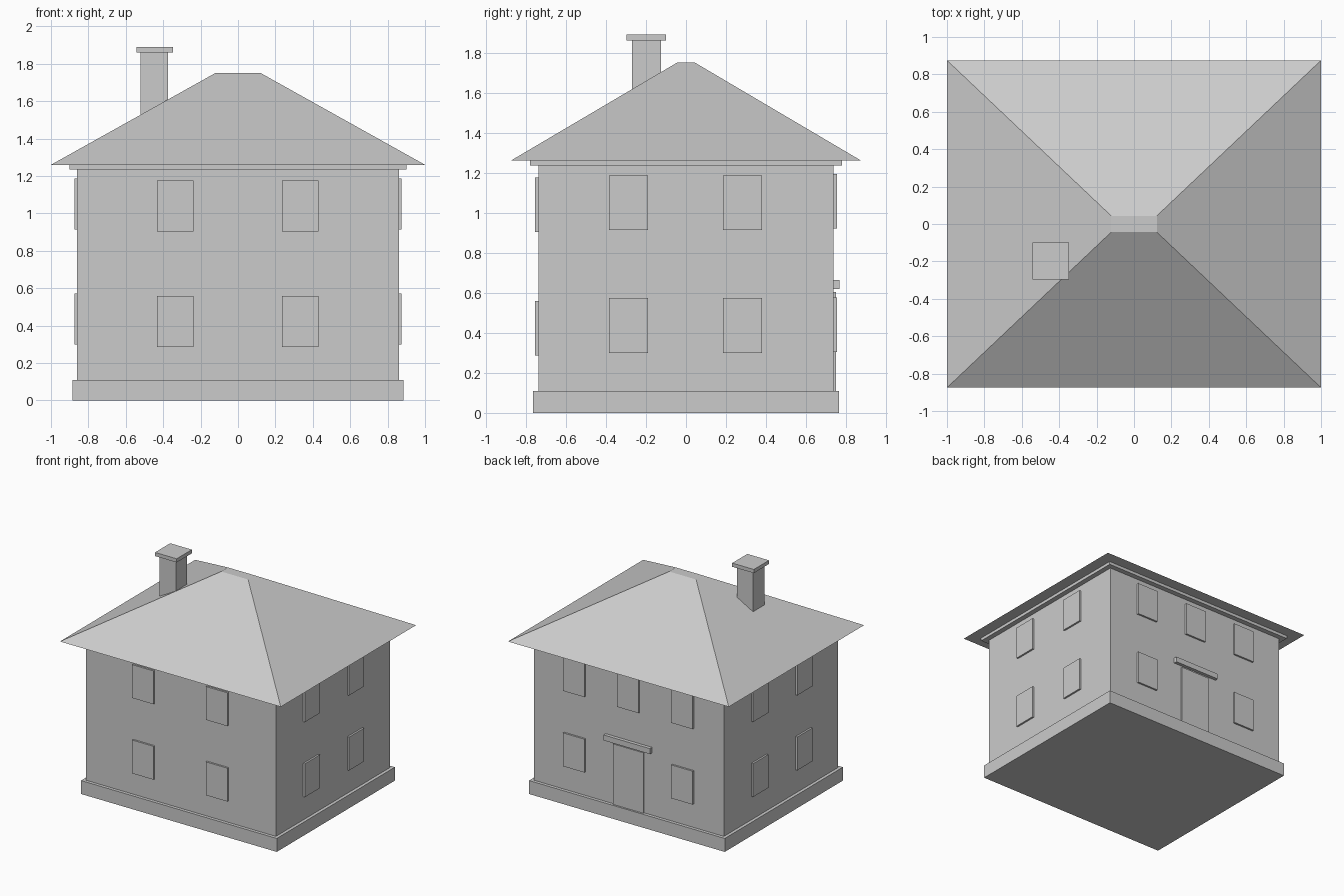
import bpy, bmesh

cube = bpy.data.objects.get("Cube")
if cube:
    bpy.data.objects.remove(cube, do_unlink=True)

grey = bpy.data.materials.new("plain grey")
grey.use_nodes = True
colour = (0.6, 0.6, 0.6, 1)
grey.diffuse_color = colour
grey.node_tree.nodes["Principled BSDF"].inputs["Base Color"].default_value = colour


def block(name, low, high, top_scale=(1, 1)):
    """Box between two corners; top_scale tapers the top face about its centre."""
    bm = bmesh.new()
    bmesh.ops.create_cube(bm, size=1)
    for v in bm.verts:
        taper = (*top_scale, 1) if v.co.z > 0 else (1, 1, 1)
        for i in range(3):
            v.co[i] = (low[i] + high[i]) / 2 + v.co[i] * (high[i] - low[i]) * taper[i]
    mesh = bpy.data.meshes.new(name)
    bm.to_mesh(mesh)
    bm.free()
    mesh.materials.append(grey)
    obj = bpy.data.objects.new(name, mesh)
    bpy.context.collection.objects.link(obj)
    return obj


def centred(name, half_x, half_y, z0, z1, **kw):
    return block(name, (-half_x, -half_y, z0), (half_x, half_y, z1), **kw)


# Main body
WALL_X, WALL_Y = 0.86, 0.738
PLINTH_TOP, EAVES = 0.11, 1.26
centred("plinth", 0.886, 0.764, 0, PLINTH_TOP)
centred("walls", WALL_X, WALL_Y, PLINTH_TOP, 1.235)
centred("cornice", 0.902, 0.78, 1.235, EAVES)
centred("roof", 1.0, 0.875, EAVES, 1.75, top_scale=(0.122, 0.05))

# Chimney
block("chimney_shaft", (-0.52, -0.27, 1.35), (-0.374, -0.124, 1.86))
block("chimney_cap", (-0.544, -0.296, 1.86), (-0.348, -0.1, 1.89))

# Windows: raised panels on all four walls
WIDTH, HEIGHT, DEPTH = 0.195, 0.273, 0.015


def window(name, side, along, z):
    half = WIDTH / 2
    if side in ("front", "back"):
        sign = 1 if side == "back" else -1
        y0, y1 = sorted((sign * (WALL_Y - 0.01), sign * (WALL_Y + DEPTH)))
        low, high = (along - half, y0, z), (along + half, y1, z + HEIGHT)
    else:
        sign = 1 if side == "left" else -1
        x0, x1 = sorted((sign * (WALL_X - 0.01), sign * (WALL_X + DEPTH)))
        low, high = (x0, along - half, z), (x1, along + half, z + HEIGHT)
    block(name, low, high)


layout = {
    "front": ((0.286, (-0.335, 0.333)), (0.903, (-0.335, 0.333))),
    "left": ((0.3, (-0.287, 0.283)), (0.914, (-0.287, 0.283))),
    "right": ((0.3, (-0.287, 0.283)), (0.914, (-0.287, 0.283))),
    "back": ((0.303, (-0.49, 0.49)), (0.92, (-0.49, 0, 0.49))),
}
for side, rows in layout.items():
    for floor, (z, places) in zip(("lower", "upper"), rows):
        for n, along in enumerate(places, 1):
            window(f"{side}_{floor}_window_{n}", side, along, z)

# Back entrance
block("door", (-0.138, WALL_Y - 0.01, PLINTH_TOP), (0.138, 0.749, 0.605))
block("door_canopy", (-0.21, WALL_Y - 0.01, 0.62), (0.21, 0.766, 0.665))
